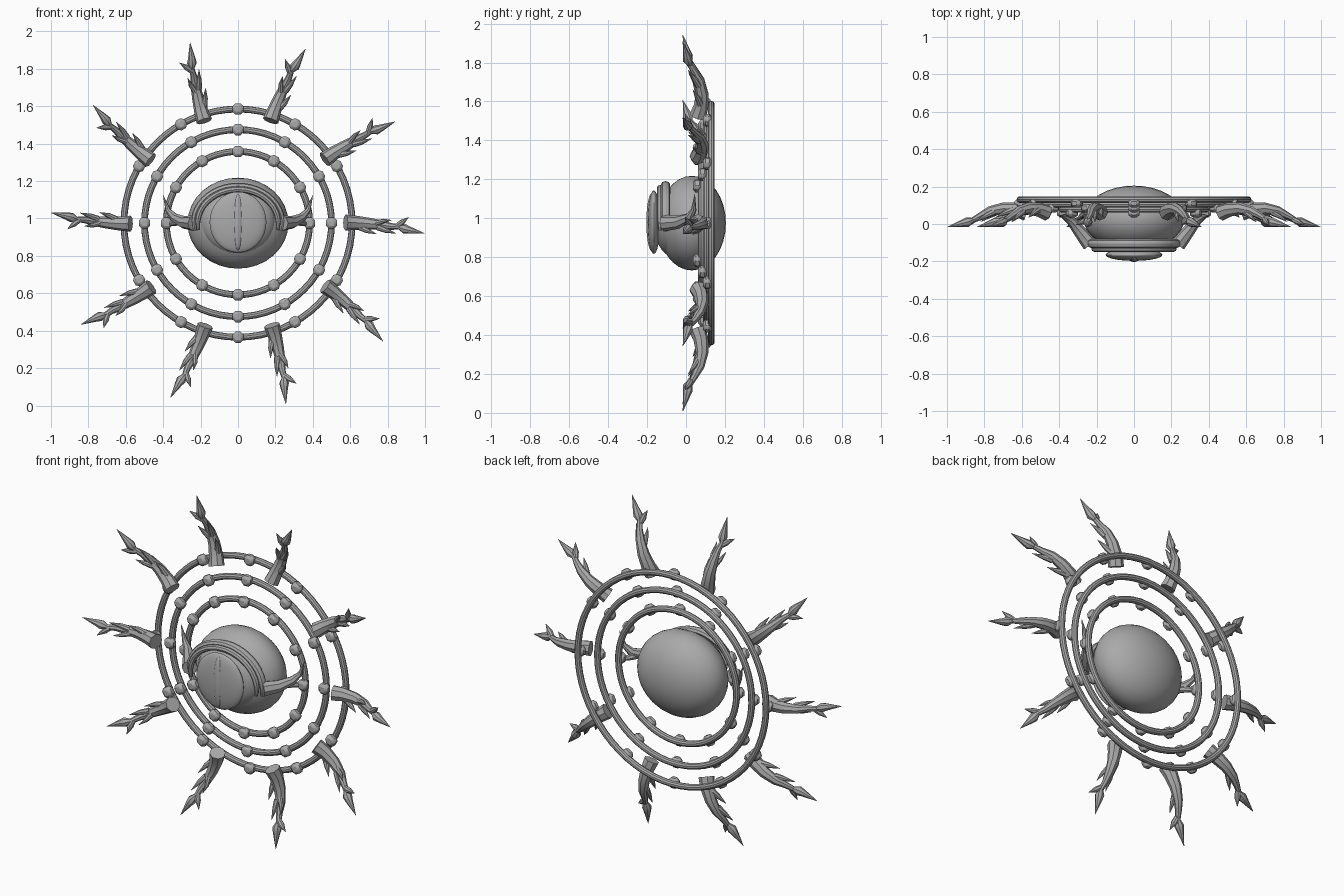
import bpy, math
from math import radians, sin, cos, pi
from mathutils import Matrix, Vector

if "Cube" in bpy.data.objects:
    bpy.data.objects.remove(bpy.data.objects["Cube"])

HUB = Vector((0, 0, 0.975))

stone = bpy.data.materials.new("stone_grey")
stone.use_nodes = True
stone.diffuse_color = (0.4, 0.4, 0.4, 1)
stone.node_tree.nodes["Principled BSDF"].inputs["Base Color"].default_value = (0.4, 0.4, 0.4, 1)


def finish(name, angle=35):
    ob = bpy.context.object
    ob.name = name
    ob.data.materials.clear()
    ob.data.materials.append(stone)
    bpy.ops.object.shade_smooth_by_angle(angle=radians(angle))
    return ob


def ellipsoid(name, centre, size, segs=32, rings=16):
    bpy.ops.mesh.primitive_uv_sphere_add(segments=segs, ring_count=rings, radius=1, location=centre)
    bpy.context.object.scale = size
    bpy.ops.object.transform_apply(location=False)
    return finish(name)


def tube(name, strands, turn=0.0):
    """Tapered tubes; each strand is a list of (x, y, z, radius), turned about the hub."""
    cu = bpy.data.curves.new(name, 'CURVE')
    cu.dimensions = '3D'
    cu.bevel_depth = 1
    cu.bevel_resolution = 2
    cu.use_fill_caps = True
    for pts in strands:
        sp = cu.splines.new('POLY')
        sp.points.add(len(pts) - 1)
        for p, (x, y, z, r) in zip(sp.points, pts):
            p.co = (x, y, z, 1)
            p.radius = r
    ob = bpy.data.objects.new(name, cu)
    bpy.context.collection.objects.link(ob)
    ob.matrix_world = Matrix.Translation(HUB) @ Matrix.Rotation(-turn, 4, 'Y')
    bpy.ops.object.select_all(action='DESELECT')
    ob.select_set(True)
    bpy.context.view_layer.objects.active = ob
    bpy.ops.object.convert(target='MESH')
    return finish(name, 40)


# Eyeball, front bulge, lens and slit pupil
ellipsoid("eyeball", (0, 0.03, 0.975), (0.27, 0.175, 0.243))
ellipsoid("eye_bulge", (0, -0.07, 0.985), (0.2, 0.095, 0.18))
ellipsoid("lens", (0, -0.165, 0.98), (0.152, 0.032, 0.163))
ellipsoid("slit_pupil", (0, -0.175, 0.98), (0.03, 0.029, 0.15), 12, 12)


# Two stacked bands of the brow arch over the eye
def arch(name, rx, rz, y, half_depth, half_width):
    pts = []
    for i in range(25):
        a = radians(-12 + 204 * i / 24)
        fade = 0.5 + 0.5 * min(1, 3 * sin(pi * i / 24))
        pts.append((rx * cos(a), y, rz * sin(a), half_width * fade))
    ob = tube(name, [pts])
    for v in ob.data.vertices:
        v.co.y = y + (v.co.y - y) * half_depth / half_width


arch("brow_outer", 0.235, 0.198, -0.105, 0.024, 0.018)
arch("brow_inner", 0.215, 0.18, -0.132, 0.018, 0.016)

# Forked horns beside the brow
for side, label in ((1, "left"), (-1, "right")):
    main = [(0.235, -0.11, 0.0, 0.042), (0.29, -0.04, 0.005, 0.034),
            (0.34, 0.02, 0.03, 0.024), (0.375, 0.04, 0.07, 0.014), (0.4, 0.045, 0.15, 0.001)]
    fork = [(0.31, -0.01, 0.01, 0.022), (0.35, 0.04, 0, 0.016), (0.4, 0.08, -0.01, 0.001)]
    tube(label + "_horn", [[(side * x, y, z, r) for x, y, z, r in s] for s in (main, fork)])

# Three rings, each with twelve bevelled beads on the front
for name, radius, y in (("outer", 0.61, 0.13), ("middle", 0.5, 0.105), ("inner", 0.383, 0.078)):
    bpy.ops.mesh.primitive_torus_add(major_radius=radius, minor_radius=0.018, major_segments=64,
                                     minor_segments=10, location=HUB + Vector((0, y, 0)),
                                     rotation=(pi / 2, 0, 0))
    finish(name + "_ring")
    for i in range(12):
        a = i * pi / 6
        spot = HUB + Vector((radius * cos(a), y - 0.02, radius * sin(a)))
        bpy.ops.mesh.primitive_cube_add(size=0.06, location=spot, rotation=(0, -a, 0))
        bead = bpy.context.object
        bead.scale.y = 0.75
        bev = bead.modifiers.new("bevel", 'BEVEL')
        bev.width = 0.016
        bev.segments = 1
        finish(name + "_bead", 20)

# Ten curved arms, each ending in a claw with side spikes
shaft = [(0.575, 0.06, 0.003, 0.043), (0.63, 0.077, 0.002, 0.038), (0.7, 0.083, -0.003, 0.032),
         (0.77, 0.07, -0.01, 0.025), (0.82, 0.045, -0.018, 0.018), (0.865, 0.02, -0.02, 0.014)]
claw = [(0.86, 0.022, -0.02, 0.012), (0.89, 0.01, -0.03, 0.026), (0.915, 0.004, -0.037, 0.02),
        (0.998, -0.016, -0.055, 0.001)]
spikes = [
    [(0.85, 0.025, -0.015, 0.014), (0.875, 0.012, 0.002, 0.017), (0.912, -0.004, 0.032, 0.001)],
    [(0.75, 0.065, -0.022, 0.018), (0.79, 0.045, -0.038, 0.014), (0.845, 0.012, -0.055, 0.001)],
    [(0.65, 0.075, -0.018, 0.02), (0.69, 0.06, -0.04, 0.014), (0.74, 0.035, -0.058, 0.001)],
    [(0.74, 0.06, 0.0, 0.016), (0.78, 0.04, 0.012, 0.012), (0.82, 0.012, 0.016, 0.001)],
]
for i in range(10):
    tube("arm", [shaft, claw] + spikes, i * pi / 5)
